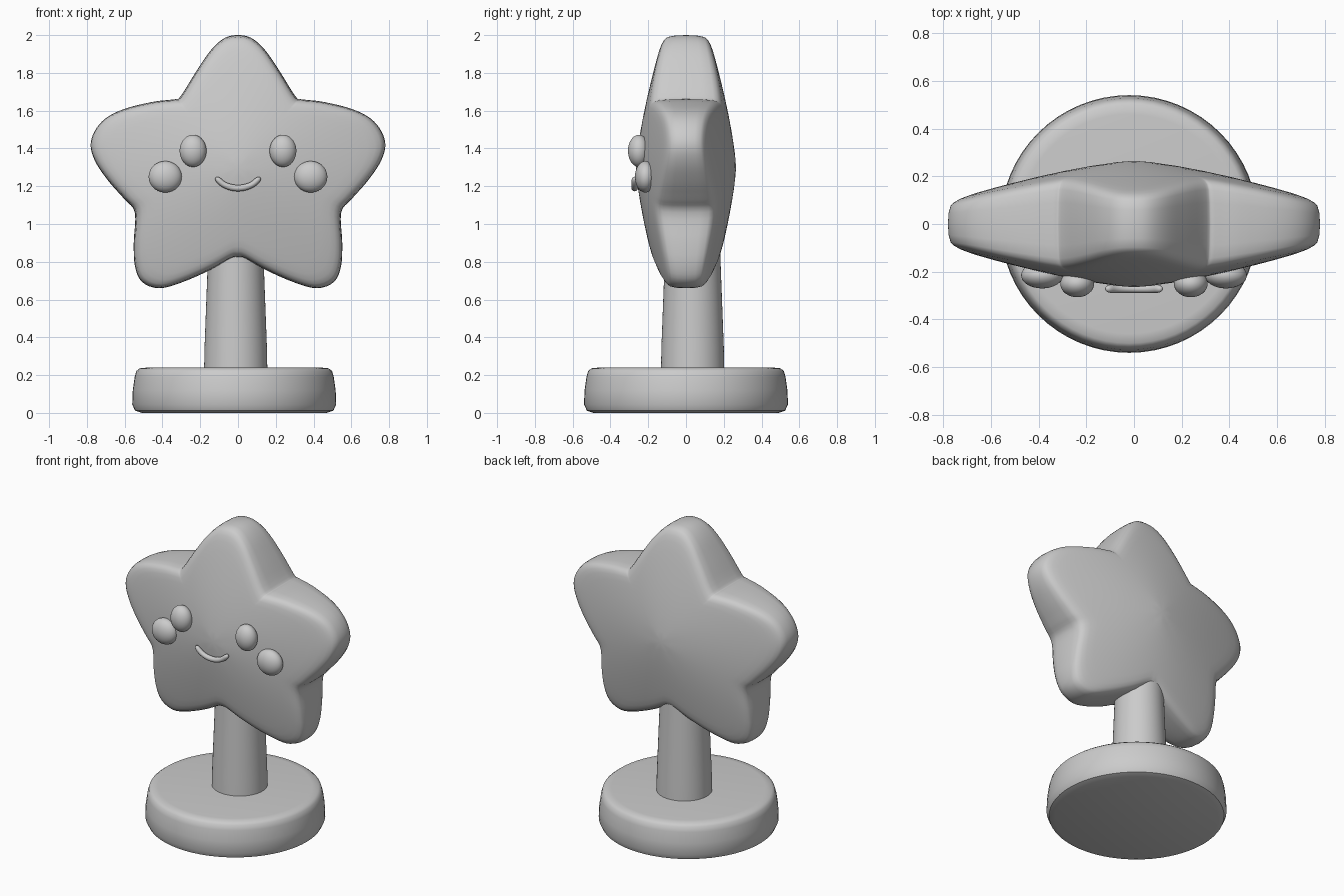
import bpy, bmesh, math
from mathutils import Vector

if "Cube" in bpy.data.objects:
    bpy.data.objects.remove(bpy.data.objects["Cube"])

mat = bpy.data.materials.new("light grey")
mat.use_nodes = True
GREY = (0.6, 0.6, 0.6, 1)
mat.diffuse_color = GREY
mat.node_tree.nodes["Principled BSDF"].inputs["Base Color"].default_value = GREY


def finish(name, bm, angle=40):
    """Turn a bmesh into a smooth shaded grey object."""
    bmesh.ops.recalc_face_normals(bm, faces=bm.faces)
    mesh = bpy.data.meshes.new(name)
    bm.to_mesh(mesh)
    bm.free()
    mesh.materials.append(mat)
    obj = bpy.data.objects.new(name, mesh)
    bpy.context.collection.objects.link(obj)
    bpy.ops.object.select_all(action="DESELECT")
    obj.select_set(True)
    bpy.context.view_layer.objects.active = obj
    bpy.ops.object.shade_smooth_by_angle(angle=math.radians(angle))
    return obj


def skin(bm, rings):
    """Bridge a list of equally long closed vertex rings."""
    n = len(rings[0])
    for a, b in zip(rings, rings[1:]):
        for i in range(n):
            j = (i + 1) % n
            bm.faces.new((a[i], a[j], b[j], b[i]))


def lathe(name, profile, x, y, n=64):
    """Turn a (radius, height) profile about a vertical axis, with caps."""
    bm = bmesh.new()
    rings = [[bm.verts.new((x + r * math.cos(math.tau * i / n),
                            y + r * math.sin(math.tau * i / n), z))
              for i in range(n)] for r, z in profile]
    skin(bm, rings)
    bm.faces.new(rings[0])
    bm.faces.new(rings[-1])
    return finish(name, bm)


def ellipsoid(name, centre, radii):
    bm = bmesh.new()
    bmesh.ops.create_uvsphere(bm, u_segments=32, v_segments=20, radius=1)
    for v in bm.verts:
        v.co = Vector(c + r * k for c, r, k in zip(centre, radii, v.co))
    return finish(name, bm)


def smooth_loop(pts, steps=4):
    """Catmull-Rom spline through a closed loop of points."""
    out, n = [], len(pts)
    for i in range(n):
        a, b, c, d = (pts[(i + k) % n] for k in (-1, 0, 1, 2))
        for s in range(steps):
            t = s / steps
            out.append(0.5 * (2 * b + (c - a) * t + (2 * a - 5 * b + 4 * c - d) * t ** 2
                              + (3 * b - a - 3 * c + d) * t ** 3))
    return out


# Base disc and post
lathe("base", [(0.49, 0), (0.525, 0.012), (0.54, 0.045), (0.537, 0.12), (0.527, 0.19),
               (0.518, 0.222), (0.5, 0.236), (0.46, 0.24)], -0.02, 0)
lathe("post", [(0.168, 0.2), (0.165, 0.35), (0.148, 0.8), (0.145, 1.0)], -0.012, 0.035)

# Star: right half of the outline, mirrored, then skinned as a domed cushion
half = [(0, 2.0), (0.07, 1.985), (0.14, 1.925), (0.22, 1.81), (0.305, 1.675), (0.34, 1.66),
        (0.45, 1.647), (0.6, 1.61), (0.7, 1.56), (0.76, 1.49), (0.78, 1.41), (0.75, 1.32),
        (0.68, 1.22), (0.6, 1.13), (0.546, 1.06), (0.552, 0.9), (0.546, 0.78), (0.51, 0.695),
        (0.42, 0.66), (0.3, 0.69), (0.15, 0.755), (0.04, 0.815), (0, 0.822)]
MID = Vector((0, 1.3))
right = [Vector(p) - MID for p in half]
left = [Vector((-p.x, p.y)) for p in right[-2:0:-1]]
outline = smooth_loop(right + left)


def depth(r):
    return 0.265 - 0.24 * r ** 1.4


bm = bmesh.new()
# (scale of the outline, share of the full depth)
rim = [(0.1, 1), (0.25, 1), (0.4, 1), (0.55, 1), (0.7, 1), (0.8, 1), (0.88, 0.995),
       (0.93, 0.97), (0.965, 0.91), (0.985, 0.8), (0.996, 0.5), (1, 0)]
section = [(s, -k) for s, k in rim] + [(s, k) for s, k in rim[-2::-1]]
rings = [[bm.verts.new((p.x * s, k * depth(p.length * s), MID.y + p.y * s)) for p in outline]
         for s, k in section]
skin(bm, rings)
for ring, side in ((rings[0], -1), (rings[-1], 1)):
    hub = bm.verts.new((0, side * depth(0), MID.y))
    for i, v in enumerate(ring):
        bm.faces.new((v, ring[(i + 1) % len(ring)], hub))
finish("star_body", bm, 60)

# Eyes and cheeks
for side, sign in (("right", -1), ("left", 1)):
    ellipsoid(side + "_eye", (sign * 0.238, -0.25, 1.387), (0.071, 0.057, 0.085))
    ellipsoid(side + "_cheek", (sign * 0.385, -0.215, 1.25), (0.088, 0.055, 0.083))

# Smile: a round tube swept along an arc, with rounded ends
bm = bmesh.new()
rings = []
STEPS, TUBE, SIDES = 32, 0.017, 12
for i in range(STEPS + 1):
    u = 2 * i / STEPS - 1
    a = u * math.radians(72)
    w = TUBE * max(0.15, 1 - abs(u) ** 12) ** 0.5
    out = Vector((math.sin(a), 0, -0.72 * math.cos(a)))
    mid = Vector((0, -0.272, 1.275)) + out * 0.118
    rings.append([bm.verts.new(mid + out.normalized() * w * math.cos(math.tau * k / SIDES)
                               + Vector((0, w * math.sin(math.tau * k / SIDES), 0)))
                  for k in range(SIDES)])
skin(bm, rings)
bm.faces.new(rings[0])
bm.faces.new(rings[-1])
finish("smile", bm, 60)
